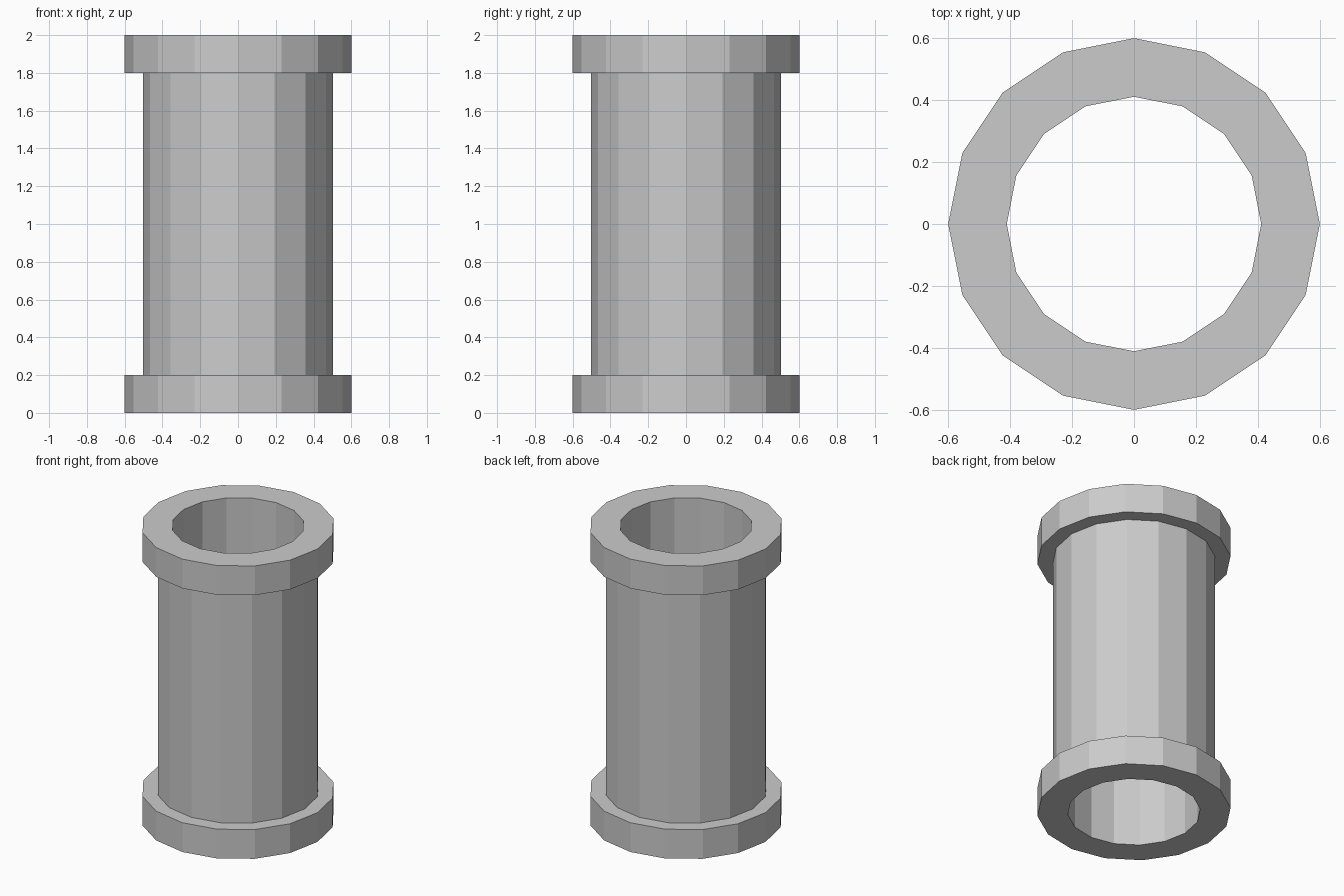
import bpy
import bmesh
from math import cos, sin, tau

if "Cube" in bpy.data.objects:
    bpy.data.objects.remove(bpy.data.objects["Cube"])

SIDES = 16
BORE, BODY, FLANGE = 0.411, 0.504, 0.6

# Closed half-section of the flanged pipe: (radius, height)
profile = [
    (BORE, 0.0), (FLANGE, 0.0), (FLANGE, 0.2), (BODY, 0.2),
    (BODY, 1.8), (FLANGE, 1.8), (FLANGE, 2.0), (BORE, 2.0),
]


def lathe(name, section, sides):
    bm = bmesh.new()
    rings = []
    for i in range(sides):
        a = tau * i / sides
        rings.append([bm.verts.new((r * cos(a), r * sin(a), z)) for r, z in section])
    n = len(section)
    for i in range(sides):
        cur, nxt = rings[i], rings[(i + 1) % sides]
        for j in range(n):
            k = (j + 1) % n
            bm.faces.new((cur[j], nxt[j], nxt[k], cur[k]))
    bmesh.ops.recalc_face_normals(bm, faces=bm.faces)
    mesh = bpy.data.meshes.new(name)
    bm.to_mesh(mesh)
    bm.free()
    obj = bpy.data.objects.new(name, mesh)
    bpy.context.collection.objects.link(obj)
    return obj


# Hollow pipe with a flange at each end
lathe("flanged_pipe", profile, SIDES)
